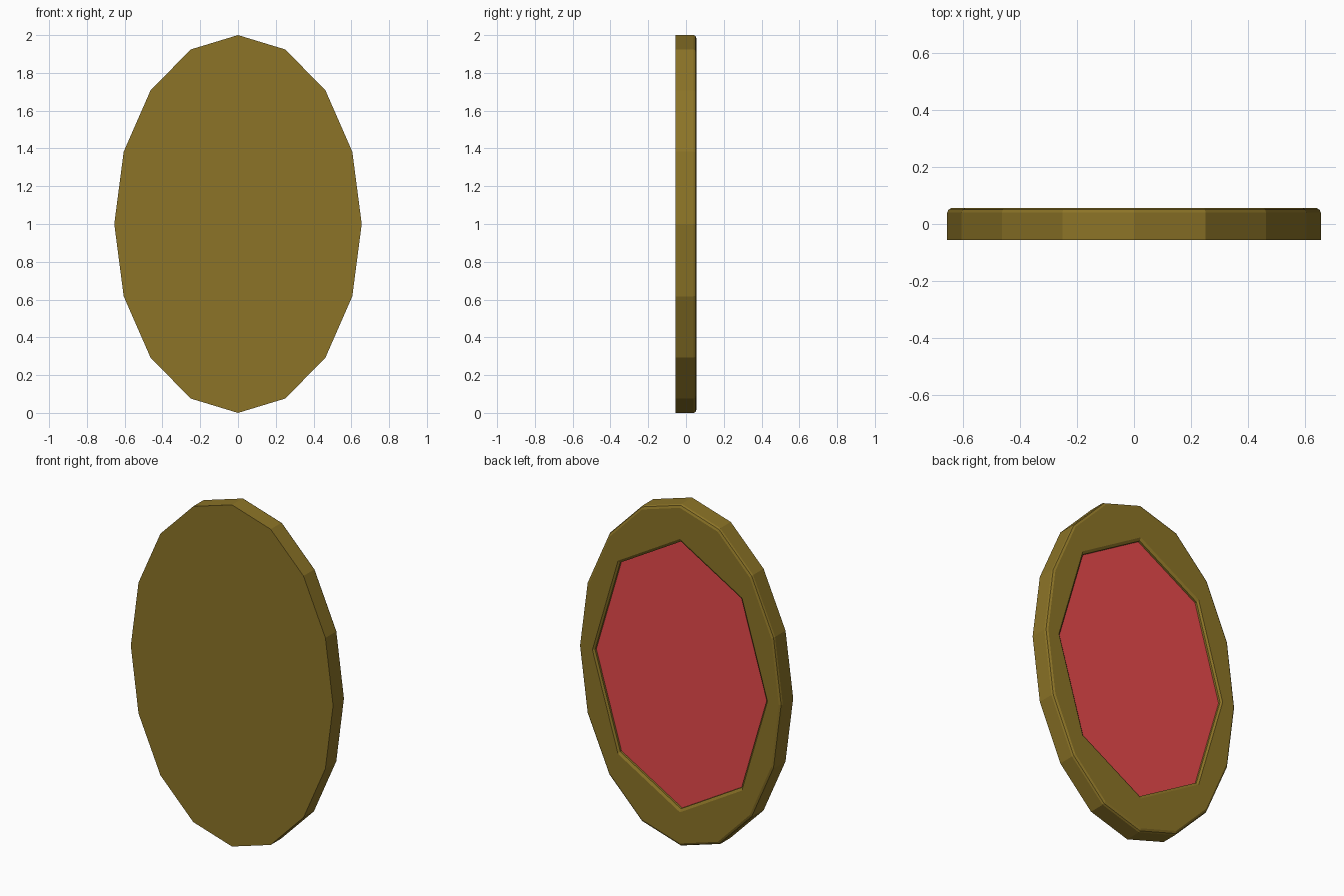
import bpy, bmesh, math

cube = bpy.data.objects.get("Cube")
if cube:
    bpy.data.objects.remove(cube, do_unlink=True)

SIDES = 16


def make_material(name, rgb):
    mat = bpy.data.materials.new(name)
    mat.use_nodes = True
    mat.diffuse_color = (*rgb, 1)
    bsdf = mat.node_tree.nodes["Principled BSDF"]
    bsdf.inputs["Base Color"].default_value = (*rgb, 1)
    bsdf.inputs["Roughness"].default_value = 0.8
    return mat


def ring(bm, rx, rz, y, octagon=False):
    """Oval loop; an octagon keeps every second point on the middle of a side."""
    verts = []
    for i in range(SIDES):
        a = 2 * math.pi * i / SIDES
        k = math.cos(math.pi / 8) if octagon and i % 2 else 1
        verts.append(bm.verts.new((rx * k * math.cos(a), y, 1 + rz * k * math.sin(a))))
    return verts


def skin(bm, rings):
    for a, b in zip(rings, rings[1:]):
        for i in range(SIDES):
            j = (i + 1) % SIDES
            bm.faces.new((a[i], a[j], b[j], b[i]))


def finish(bm, name, mat):
    bmesh.ops.recalc_face_normals(bm, faces=bm.faces)
    mesh = bpy.data.meshes.new(name)
    bm.to_mesh(mesh)
    bm.free()
    mesh.materials.append(mat)
    obj = bpy.data.objects.new(name, mesh)
    bpy.context.collection.objects.link(obj)
    return obj


brass = make_material("dark brass", (0.262, 0.174, 0.020))
red = make_material("red", (0.807, 0.069, 0.072))

# Oval frame: flat front, bevelled back rim, recess with a bevelled lip
bm = bmesh.new()
rings = [
    ring(bm, 0.655, 1.0, -0.056),
    ring(bm, 0.655, 1.0, 0.040),
    ring(bm, 0.651, 0.995, 0.050),
    ring(bm, 0.640, 0.982, 0.056),
    ring(bm, 0.567, 0.800, 0.056, True),
    ring(bm, 0.556, 0.782, 0.047, True),
    ring(bm, 0.556, 0.782, 0.030, True),
]
skin(bm, rings)
bm.faces.new(rings[0])
bm.faces.new(rings[-1])
finish(bm, "oval_frame", brass)

# Red panel sunk in the recess
bm = bmesh.new()
back = ring(bm, 0.556, 0.782, 0.035, True)
front = ring(bm, 0.556, 0.782, 0.030, True)
skin(bm, [front, back])
bm.faces.new(back)
bm.faces.new(front)
finish(bm, "recessed_panel", red)
